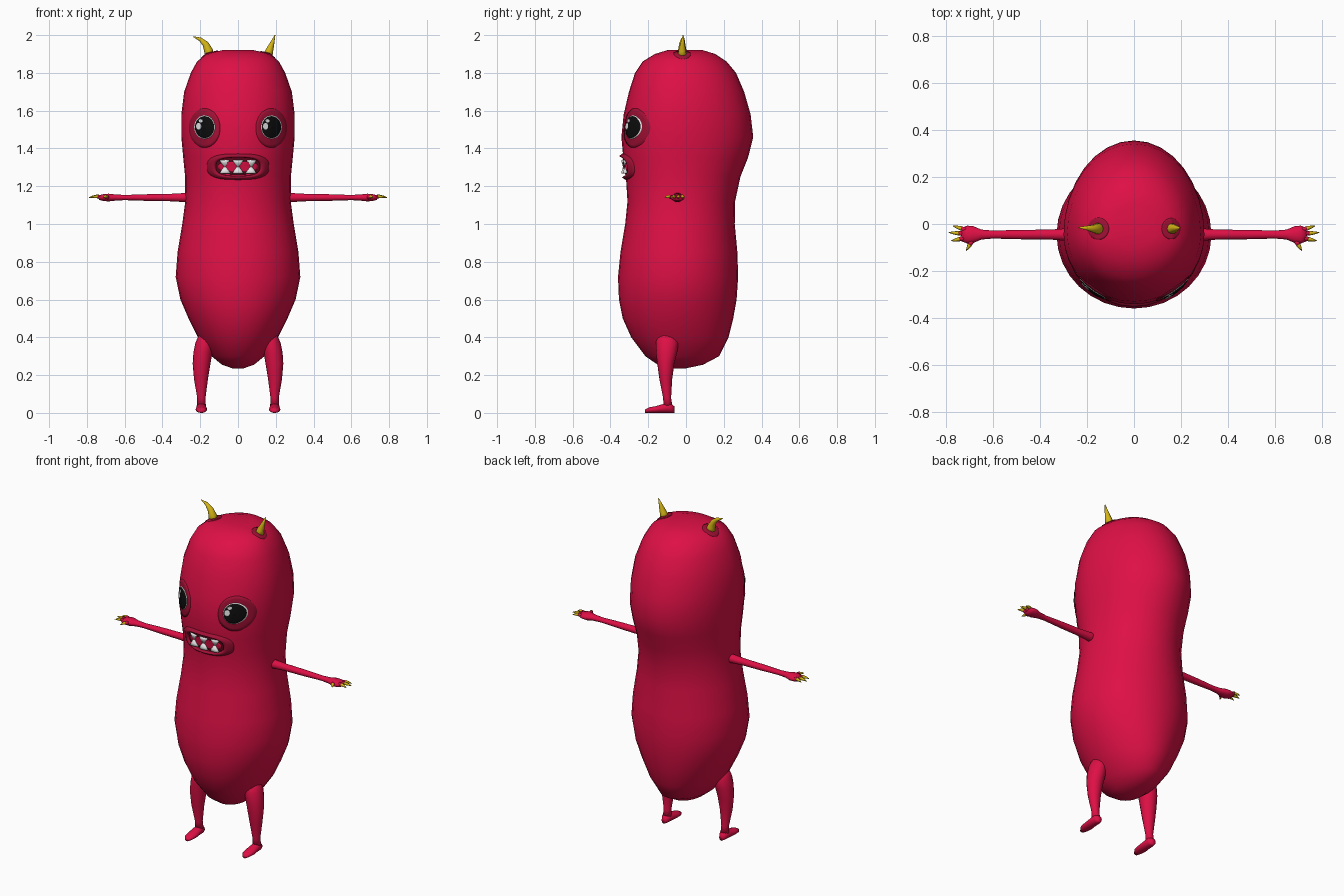
import bpy
import bmesh
from math import cos, sin, pi, copysign
from mathutils import Vector
from mathutils.bvhtree import BVHTree

if "Cube" in bpy.data.objects:
    bpy.data.objects.remove(bpy.data.objects["Cube"])


def material(name, r, g, b):
    m = bpy.data.materials.new(name)
    m.use_nodes = True
    m.diffuse_color = (r, g, b, 1)
    m.node_tree.nodes["Principled BSDF"].inputs["Base Color"].default_value = (r, g, b, 1)
    return m


RED = material("crimson skin", .73, .005, .06)
DARK = material("dark red skin", .36, .005, .035)
MOUTH = material("mouth maroon", .1, .003, .012)
YELLOW = material("horn yellow", .66, .46, .008)
WHITE = material("white", .85, .85, .85)
BLACK = material("black", .004, .004, .004)


def finish(name, bm, mat):
    for f in bm.faces:
        f.smooth = True
    mesh = bpy.data.meshes.new(name)
    bm.to_mesh(mesh)
    mesh.materials.append(mat)
    obj = bpy.data.objects.new(name, mesh)
    bpy.context.collection.objects.link(obj)
    return obj


def skin(bm, rings):
    for a, b in zip(rings, rings[1:]):
        n = len(a)
        for i in range(n):
            j = (i + 1) % n
            bm.faces.new((a[i], a[j], b[j], b[i]))


def loft(name, sections, mat, segs=14):
    """Closed skin through elliptical sections (centre, half axis u, half axis v)."""
    bm = bmesh.new()
    rings = []
    for c, u, v in sections:
        c, u, v = Vector(c), Vector(u), Vector(v)
        rings.append([bm.verts.new(c + u * cos(2 * pi * i / segs) + v * sin(2 * pi * i / segs))
                      for i in range(segs)])
    skin(bm, rings)
    bm.faces.new(rings[0])
    bm.faces.new(rings[-1])
    bmesh.ops.recalc_face_normals(bm, faces=bm.faces)
    return finish(name, bm, mat)


def spike(name, points, radii, mat, flat=1, segs=10):
    """Tapering tube along a path."""
    pts = [Vector(p) for p in points]
    sections = []
    for i, (p, r) in enumerate(zip(pts, radii)):
        d = (pts[min(i + 1, len(pts) - 1)] - pts[max(i - 1, 0)]).normalized()
        side = d.cross(Vector((0, 1, 0))).normalized()
        sections.append((p, side * r, d.cross(side) * r * flat))
    return loft(name, sections, mat, segs)


# Body: height, half width, front y, back y
PROFILE = [
    (.236, .03, -.08, .0), (.255, .085, -.15, .09), (.30, .14, -.215, .175),
    (.40, .212, -.29, .225), (.50, .262, -.335, .25), (.60, .305, -.355, .268),
    (.72, .33, -.36, .276), (.85, .32, -.347, .272), (1.0, .295, -.322, .258),
    (1.12, .279, -.31, .26), (1.25, .28, -.318, .288), (1.35, .29, -.332, .328),
    (1.46, .30, -.342, .356), (1.58, .30, -.33, .342), (1.70, .285, -.302, .308),
    (1.80, .25, -.27, .265), (1.86, .217, -.23, .215), (1.90, .168, -.165, .155),
    (1.92, .085, -.10, .09)]
MID, SEGS = -.045, 32
bm = bmesh.new()
rings = []
for z, w, front, back in PROFILE:
    ring = []
    for i in range(SEGS):
        a = 2 * pi * i / SEGS
        depth = back - MID if sin(a) > 0 else MID - front
        ring.append(bm.verts.new((w * cos(a), MID + depth * sin(a), z)))
    rings.append(ring)
skin(bm, rings)
bm.faces.new(rings[0])
bm.faces.new(rings[-1])
bmesh.ops.recalc_face_normals(bm, faces=bm.faces)
surface = BVHTree.FromBMesh(bm)
finish("body", bm, RED)


def on_body(x, h, top=False):
    """Point of the body seen from the front at (x, z), or from the top at (x, y)."""
    start, ray = ((x, h, 3), (0, 0, -1)) if top else ((x, -3, h), (0, 1, 0))
    return surface.ray_cast(Vector(start), Vector(ray))[0], Vector(ray)


def patch(name, cx, ch, rx, rh, profile, mat, power=2, top=False, segs=40):
    """Thin plate hugging the body; profile lists (relative radius, height)."""
    bm = bmesh.new()
    rings = []
    for s, height in profile:
        ring = []
        for i in range(segs):
            a = 2 * pi * i / segs
            dx = copysign(abs(cos(a)) ** (2 / power), cos(a)) * rx * s
            dh = copysign(abs(sin(a)) ** (2 / power), sin(a)) * rh * s
            p, ray = on_body(cx + dx, ch + dh, top)
            ring.append(bm.verts.new(p - ray * height))
        rings.append(ring)
    skin(bm, rings)
    if profile[0][0] < .2:
        bm.faces.new(rings[0])
    bm.normal_update()
    if sum((f.normal.dot(ray) for f in bm.faces)) > 0:
        bmesh.ops.reverse_faces(bm, faces=bm.faces)
    return finish(name, bm, mat)


def disc(height, dome=0):
    return [(s, height + dome * (1 - s * s)) for s in (.05, .25, .45, .65, .85, 1)] + [(1, -.003)]


# Eyes, with sockets and highlights
for side, label in ((1, "left"), (-1, "right")):
    x, z = side * .177, 1.513
    patch(label + "_eye_socket", x, z - .005, .083, .104, disc(.005), DARK)
    patch(label + "_eyeball", x, z, .055, .062, disc(.008), WHITE)
    patch(label + "_pupil", x, z, .051, .058, disc(.010, .007), BLACK)
    patch(label + "_highlight", x - .031, z + .004, .014, .018, disc(.017), WHITE)
    patch(label + "_small_highlight", x - .02, z + .033, .011, .009, disc(.016), WHITE)

# Mouth: raised lip ring, dark inside, two rows of pointed teeth
patch("mouth_inside", 0, 1.305, .14, .042, disc(.004), MOUTH, 3)
patch("lips", 0, 1.303, .165, .069,
      [(.7, .0), (.73, .013), (.8, .02), (.88, .016), (.95, .009), (1, .004), (1, -.003)], DARK, 2.8)
patch("tongue", 0, 1.303, .105, .026, disc(.007), RED, 3)
for i in (-1, 0, 1):
    x = i * .068
    y = on_body(x, 1.303)[0].y - .005
    for row, tip in (("upper", -1), ("lower", 1)):
        spike(f"{row}_tooth_{i + 2}", [(x, y, 1.303 - tip * h) for h in (.036, .022, -.002)],
              (.029, .023, .005), WHITE, .45)

# Horns, each with a dark patch of skin at the base
patch("right_horn_base", -.152, -.02, .045, .047, disc(.005), DARK, top=True)
patch("left_horn_base", .158, -.02, .04, .045, disc(.005), DARK, top=True)
spike("right_horn", [(-.15, -.02, 1.885), (-.157, -.02, 1.92), (-.172, -.02, 1.953),
                     (-.2, -.017, 1.978), (-.237, -.015, 1.992)],
      (.027, .023, .017, .01, .002), YELLOW)
spike("left_horn", [(.155, -.02, 1.88), (.167, -.02, 1.92), (.182, -.018, 1.96), (.196, -.015, 2)],
      (.027, .02, .011, .002), YELLOW)

# Arms: distance out, half depth, half height
ARM = [(.24, .03, .03), (.29, .026, .024), (.36, .021, .02), (.48, .02, .018), (.6, .017, .014),
       (.65, .021, .017), (.685, .036, .021), (.71, .038, .019), (.735, .029, .013)]
# Fingers: root (x, y) and claw tip (x, y)
FINGERS = [(.71, -.027, .772, -.008), (.715, -.042, .79, -.036),
           (.715, -.058, .78, -.072), (.69, -.07, .715, -.114)]
# Legs: height, x, half width, y, half depth
LEG = [(.43, .16, .04, -.1, .045), (.37, .176, .05, -.1, .06), (.32, .186, .05, -.103, .056),
       (.26, .193, .047, -.107, .045), (.18, .196, .037, -.107, .034),
       (.08, .194, .022, -.1, .021), (.03, .194, .024, -.095, .024)]
# Feet: y, half width, half height
FOOT = [(-.217, .012, .009), (-.195, .027, .015), (-.16, .031, .018), (-.12, .028, .024),
        (-.085, .027, .027), (-.062, .014, .018)]
for side, label in ((1, "left"), (-1, "right")):
    loft(label + "_arm", [((side * x, -.045, 1.14), (0, d, 0), (0, 0, h)) for x, d, h in ARM], RED)
    for n, (x, y, tx, ty) in enumerate(FINGERS, 1):
        root, tip = Vector((side * x, y, 1.14)), Vector((side * tx, ty, 1.14))
        knuckle = root.lerp(tip, .45)
        arch = Vector((0, 0, .006))
        spike(f"{label}_finger_{n}", [root, knuckle + arch], (.012, .009), RED)
        spike(f"{label}_claw_{n}", [root.lerp(tip, .3) + arch * .6, knuckle + arch,
                                    root.lerp(tip, .75) + arch * .6, tip],
              (.008, .0095, .006, .001), YELLOW, segs=8)
    loft(label + "_leg", [((side * x, y, z), (w, 0, 0), (0, d, 0)) for z, x, w, y, d in LEG], RED, 16)
    loft(label + "_foot", [((side * .194, y, h), (w, 0, 0), (0, 0, h)) for y, w, h in FOOT], RED)
